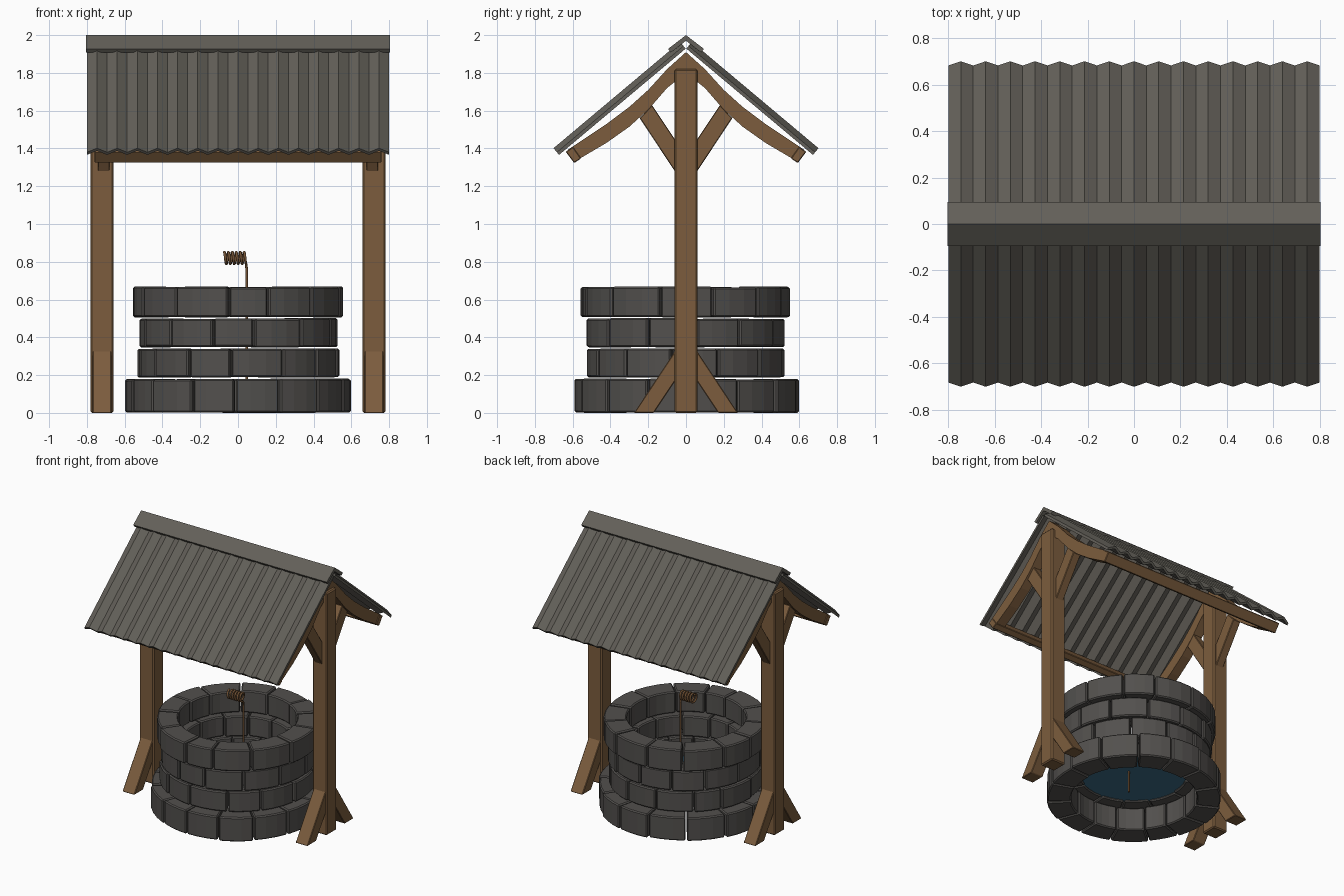
import bpy, bmesh, math, random
from mathutils import Vector

if "Cube" in bpy.data.objects:
    bpy.data.objects.remove(bpy.data.objects["Cube"])

random.seed(4)


def material(name, rgb):
    m = bpy.data.materials.new(name)
    m.diffuse_color = (*rgb, 1)
    m.use_nodes = True
    m.node_tree.nodes["Principled BSDF"].inputs["Base Color"].default_value = m.diffuse_color
    return m


WOOD = material("brown_wood", (0.20, 0.108, 0.047))
STONE = material("dark_stone", (0.085, 0.080, 0.075))
ROOF = material("grey_roof", (0.125, 0.117, 0.100))
WATER = material("blue_water", (0.045, 0.15, 0.235))
ROPE = material("rope_brown", (0.17, 0.085, 0.035))


def finish(bm, name, mat, bevel=0):
    bmesh.ops.recalc_face_normals(bm, faces=bm.faces)
    me = bpy.data.meshes.new(name)
    bm.to_mesh(me)
    bm.free()
    me.materials.append(mat)
    ob = bpy.data.objects.new(name, me)
    bpy.context.collection.objects.link(ob)
    if bevel:
        mod = ob.modifiers.new("bevel", 'BEVEL')
        mod.width = bevel
        mod.segments = 1
        mod.limit_method = 'ANGLE'
        mod.angle_limit = math.radians(35)
    return ob


def prism(name, profile, x0, x1, mat, bevel=0):
    """Extrude a (y, z) outline along x."""
    bm = bmesh.new()
    a = [bm.verts.new((x0, y, z)) for y, z in profile]
    b = [bm.verts.new((x1, y, z)) for y, z in profile]
    bm.faces.new(a)
    bm.faces.new(b)
    n = len(a)
    for i in range(n):
        j = (i + 1) % n
        bm.faces.new((a[i], a[j], b[j], b[i]))
    return finish(bm, name, mat, bevel)


def flip(profile, s):
    return [(y * s, z) for y, z in profile]


# Stone courses: inner radius, outer radius, bottom, top, stone count
def stone_course(name, r0, r1, z0, z1, count, phase):
    bm = bmesh.new()
    step = 2 * math.pi / count
    cuts = [phase + step * (i + random.uniform(-0.12, 0.12)) for i in range(count)]
    cuts.append(cuts[0] + 2 * math.pi)
    segs = 3
    for i in range(count):
        gap = 0.005 / r1
        a0, a1 = cuts[i] + gap, cuts[i + 1] - gap
        out = r1 + random.uniform(-0.008, 0.008)
        inn = r0 + random.uniform(-0.006, 0.006)
        lo, hi = z0 + random.uniform(0, 0.004), z1 - random.uniform(0, 0.006)
        rings = []
        for k in range(segs + 1):
            a = a0 + (a1 - a0) * k / segs
            c, s = math.cos(a), math.sin(a)
            rings.append([bm.verts.new((r * c, r * s, z)) for r, z in
                          ((inn, lo), (out, lo), (out, hi), (inn, hi))])
        bm.faces.new(rings[0])
        bm.faces.new(rings[-1])
        for p, q in zip(rings, rings[1:]):
            for m in range(4):
                n = (m + 1) % 4
                bm.faces.new((p[m], p[n], q[n], q[m]))
    finish(bm, name, STONE, 0.008)


stone_course("base_stones", 0.425, 0.595, 0.0, 0.182, 15, 0.10)
stone_course("lower_stones", 0.365, 0.53, 0.187, 0.342, 13, 0.30)
stone_course("upper_stones", 0.365, 0.53, 0.347, 0.502, 13, 0.06)
stone_course("rim_stones", 0.405, 0.555, 0.505, 0.67, 13, 0.22)

# Water
bm = bmesh.new()
bmesh.ops.create_circle(bm, cap_ends=True, segments=32, radius=0.39)
for v in bm.verts:
    v.co.z = 0.20
finish(bm, "water", WATER)

# Timber frame, one gable at each end
POST = [(-0.06, 0), (0.06, 0), (0.06, 1.82), (-0.06, 1.82)]
FOOT = [(0.275, 0), (0.17, 0), (0.03, 0.21), (0.03, 0.37)]
BRACE = [(0.18, 1.63), (0.245, 1.56), (0.03, 1.235), (0.03, 1.405)]
TOP = [(0.1, 1.82), (0.2, 1.71), (0.3, 1.62), (0.42, 1.53), (0.625, 1.393)]
UNDER = [(0.59, 1.33), (0.42, 1.43), (0.3, 1.515), (0.2, 1.605), (0.1, 1.72)]
GABLE = ([(0, 1.91)] + TOP + UNDER + [(0, 1.80)]
         + flip(UNDER[::-1], -1) + flip(TOP[::-1], -1))
for sx, side in ((-1, "left"), (1, "right")):
    prism(side + "_post", POST, sx * 0.66, sx * 0.78, WOOD, 0.008)
    prism(side + "_gable_beam", GABLE, sx * 0.68, sx * 0.755, WOOD)
    for sy, end in ((-1, "front"), (1, "back")):
        prism(f"{side}_{end}_foot_brace", flip(FOOT, sy), sx * 0.67, sx * 0.77, WOOD, 0.004)
        prism(f"{side}_{end}_upper_brace", flip(BRACE, sy), sx * 0.68, sx * 0.742, WOOD, 0.004)

# Eave beams and corrugated roof sheets
EAVE = [(0.637, 1.383), (0.592, 1.323), (0.555, 1.347), (0.598, 1.408)]
WAVES, AMP, THICK = 15, 0.028, 0.018
PITCH = math.radians(40)
for sy, end in ((-1, "front"), (1, "back")):
    prism(end + "_eave_beam", flip(EAVE, sy), -0.76, 0.76, WOOD, 0.004)
    along = Vector((0, -sy * math.cos(PITCH), math.sin(PITCH)))
    normal = Vector((0, sy * math.sin(PITCH), math.cos(PITCH)))
    base = Vector((0, sy * 0.672, 1.366))
    bm = bmesh.new()
    rows = []
    for i in range(2 * WAVES + 1):
        x = Vector((-0.8 + 1.6 * i / (2 * WAVES), 0, 0))
        h = AMP * (i % 2)
        rows.append([bm.verts.new(base + x + along * s + normal * t) for s, t in
                     ((0, h), (0, h + THICK), (0.875, h + THICK), (0.875, h))])
    bm.faces.new(rows[0])
    bm.faces.new(rows[-1])
    for p, q in zip(rows, rows[1:]):
        for m in range(4):
            n = (m + 1) % 4
            bm.faces.new((p[m], p[n], q[n], q[m]))
    finish(bm, end + "_roof_sheet", ROOF)

# Ridge cap
prism("ridge_cap", [(0, 2.0), (0.095, 1.927), (0.08, 1.908), (0, 1.97),
                    (-0.08, 1.908), (-0.095, 1.927)], -0.805, 0.805, ROOF)

# Rope: coil around x, then hanging straight down into the water
TURNS, STEPS = 5.5, 12
pts = []
total = int(TURNS * STEPS)
for i in range(total + 1):
    a = math.pi / 2 + 2 * math.pi * i / STEPS
    pts.append((-0.072 + 0.115 * i / total, 0.031 * math.cos(a), 0.82 + 0.031 * math.sin(a)))
pts += [(0.046, 0, 0.76), (0.046, 0, 0.04)]
cu = bpy.data.curves.new("rope", 'CURVE')
cu.dimensions = '3D'
cu.bevel_depth = 0.0075
cu.bevel_resolution = 1
cu.use_fill_caps = True
sp = cu.splines.new('POLY')
sp.points.add(len(pts) - 1)
for p, co in zip(sp.points, pts):
    p.co = (*co, 1)
cu.materials.append(ROPE)
rope = bpy.data.objects.new("rope", cu)
bpy.context.collection.objects.link(rope)
